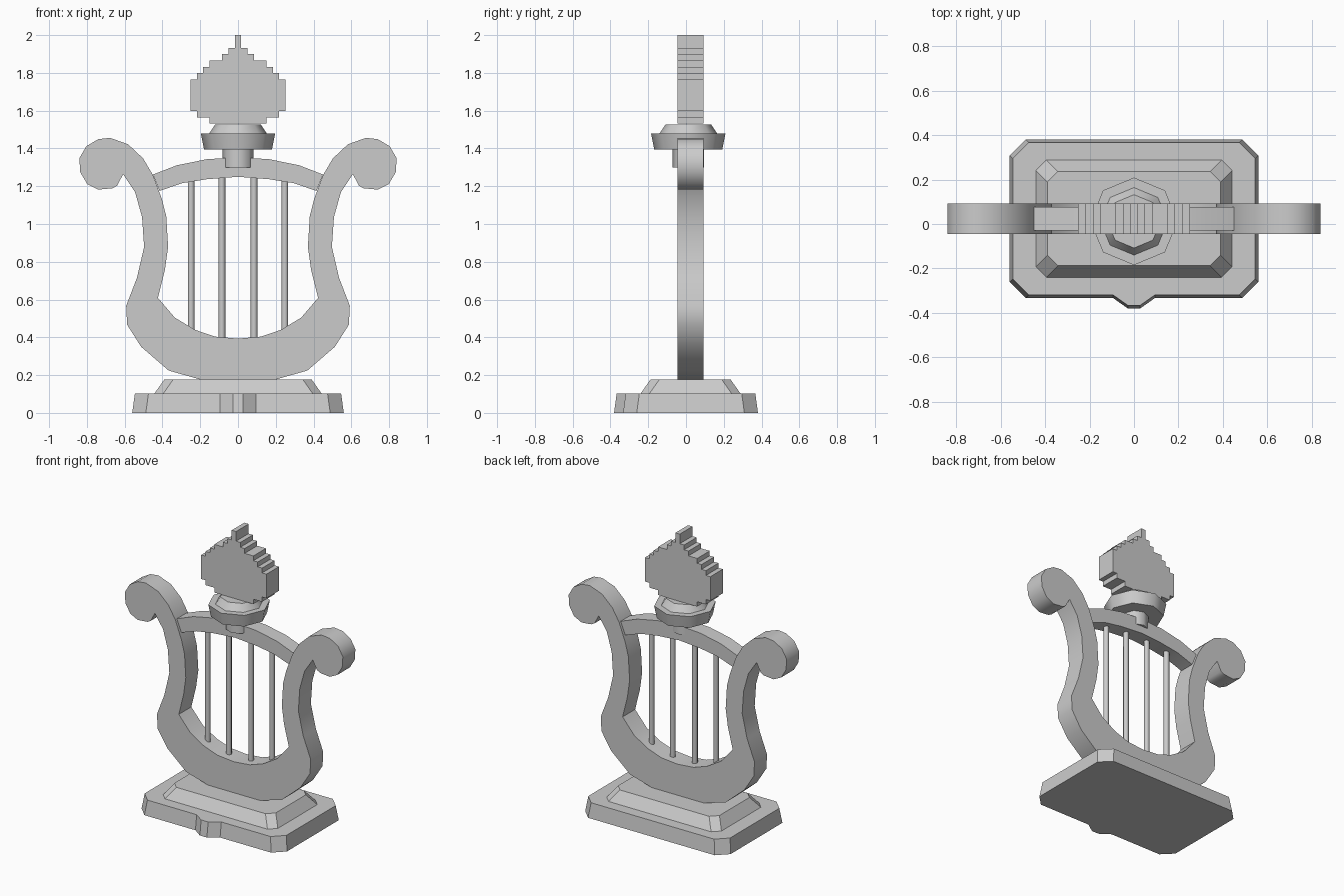
import bpy, bmesh, math

cube = bpy.data.objects.get("Cube")
if cube:
    bpy.data.objects.remove(cube)

stone = bpy.data.materials.new("grey stone")
stone.use_nodes = True
stone.diffuse_color = (0.6, 0.6, 0.6, 1)
stone.node_tree.nodes["Principled BSDF"].inputs["Base Color"].default_value = (0.6, 0.6, 0.6, 1)

MID_Y = 0.023


def loft(name, rings, smooth=None):
    """Skin a stack of equal-length rings and cap both ends."""
    bm = bmesh.new()
    loops = [[bm.verts.new(p) for p in ring] for ring in rings]
    n = len(loops[0])
    for a, b in zip(loops, loops[1:]):
        for i in range(n):
            j = (i + 1) % n
            bm.faces.new((a[i], a[j], b[j], b[i]))
    bm.faces.new(loops[0][::-1])
    bm.faces.new(loops[-1])
    bmesh.ops.recalc_face_normals(bm, faces=bm.faces)
    mesh = bpy.data.meshes.new(name)
    bm.to_mesh(mesh)
    bm.free()
    obj = bpy.data.objects.new(name, mesh)
    bpy.context.collection.objects.link(obj)
    mesh.materials.append(stone)
    if smooth:
        bpy.ops.object.select_all(action="DESELECT")
        obj.select_set(True)
        bpy.context.view_layer.objects.active = obj
        bpy.ops.object.shade_smooth_by_angle(angle=math.radians(smooth))
    return obj


def mirrored(half):
    """Complete a right-hand profile with its left-hand copy."""
    return half + [(-x, z) for x, z in reversed(half) if x > 0]


def slab(name, outline, y0, y1, smooth=None):
    return loft(name, [[(x, y, z) for x, z in outline] for y in (y0, y1)], smooth)


def turned(name, profile, sides, x, y, smooth=None):
    """Stack of polygonal rings given as (radius, height)."""
    turn = [math.tau * i / sides for i in range(sides)]
    return loft(name, [[(x + r * math.cos(t), y + r * math.sin(t), z) for t in turn]
                       for r, z in profile], smooth)


def cut_corners(hx, y0, y1, c):
    return [(hx - c, y0), (hx, y0 + c), (hx, y1 - c), (hx - c, y1)]


# Plinth with clipped corners and a small bump at the front
def plinth_ring(inset, z):
    half = [(0.027, -0.381 + inset), (0.095, -0.333 + inset)]
    half += cut_corners(0.56 - inset, -0.333 + inset, 0.381 - inset, 0.072)
    return [(x, y, z) for x, y in mirrored(half)]


loft("plinth", [plinth_ring(0, 0), plinth_ring(0.014, 0.103)])


# Sloping upper step
def step_ring(inset, z):
    half = cut_corners(0.442 - inset, -0.24 + inset, 0.288 - inset, 0.047)
    return [(x, y, z) for x, y in mirrored(half)]


loft("plinth_step", [step_ring(0, 0.103), step_ring(0.052, 0.177)])

# Lyre frame: outer edge upward, round the scroll, then down the inner edge
frame = [(0.2, 0.177), (0.367, 0.224), (0.513, 0.35), (0.587, 0.467), (0.592, 0.567),
         (0.535, 0.715), (0.497, 0.879), (0.508, 1.037), (0.545, 1.169), (0.608, 1.264),
         (0.64, 1.203), (0.665, 1.189), (0.74, 1.182), (0.798, 1.211), (0.835, 1.274),
         (0.84, 1.348), (0.803, 1.412), (0.74, 1.449), (0.677, 1.456), (0.582, 1.422),
         (0.503, 1.348), (0.45, 1.259), (0.403, 1.132), (0.38, 1.042), (0.37, 0.879),
         (0.387, 0.757), (0.424, 0.609), (0.334, 0.504), (0.228, 0.44), (0.123, 0.404),
         (0, 0.393)]
slab("lyre_frame", mirrored(frame), MID_Y - 0.069, MID_Y + 0.069, 40)

# Arched crossbar
top = [(0, 1.353), (0.165, 1.343), (0.323, 1.311), (0.45, 1.262)]
under = [(0.415, 1.175), (0.297, 1.216), (0.165, 1.237), (0, 1.25)]
slab("crossbar", mirrored(top + under), MID_Y - 0.053, MID_Y + 0.053, 30)

# Strings
for i, (x, low, high) in enumerate([(-0.248, 0.42, 1.24), (-0.085, 0.38, 1.26),
                                    (0.085, 0.38, 1.26), (0.248, 0.42, 1.24)]):
    turned(f"string_{i + 1}", [(0.018, low), (0.018, high)], 8, x, MID_Y, 50)

# Cup on its neck
CUP_Y = 0.012
turned("cup_neck", [(0.083, 1.3), (0.083, 1.4)], 8, 0, CUP_Y, 50)
turned("cup", [(0.18, 1.395), (0.197, 1.48), (0.152, 1.48), (0.12, 1.528)], 8, 0, CUP_Y, 50)

# Stepped flame: half width in cells and the number of rows for each tier
CELL = 0.0335
z = 2.0
flame = []
for width, rows in [(0.5, 2), (1.5, 1), (2.5, 1), (4.5, 1), (5.5, 1), (6.5, 1),
                    (7.5, 5), (6.5, 1), (4.5, 1)]:
    flame += [(width * CELL, z), (width * CELL, z - rows * CELL)]
    z -= rows * CELL
slab("flame", mirrored(flame), MID_Y - 0.069, MID_Y + 0.069)
